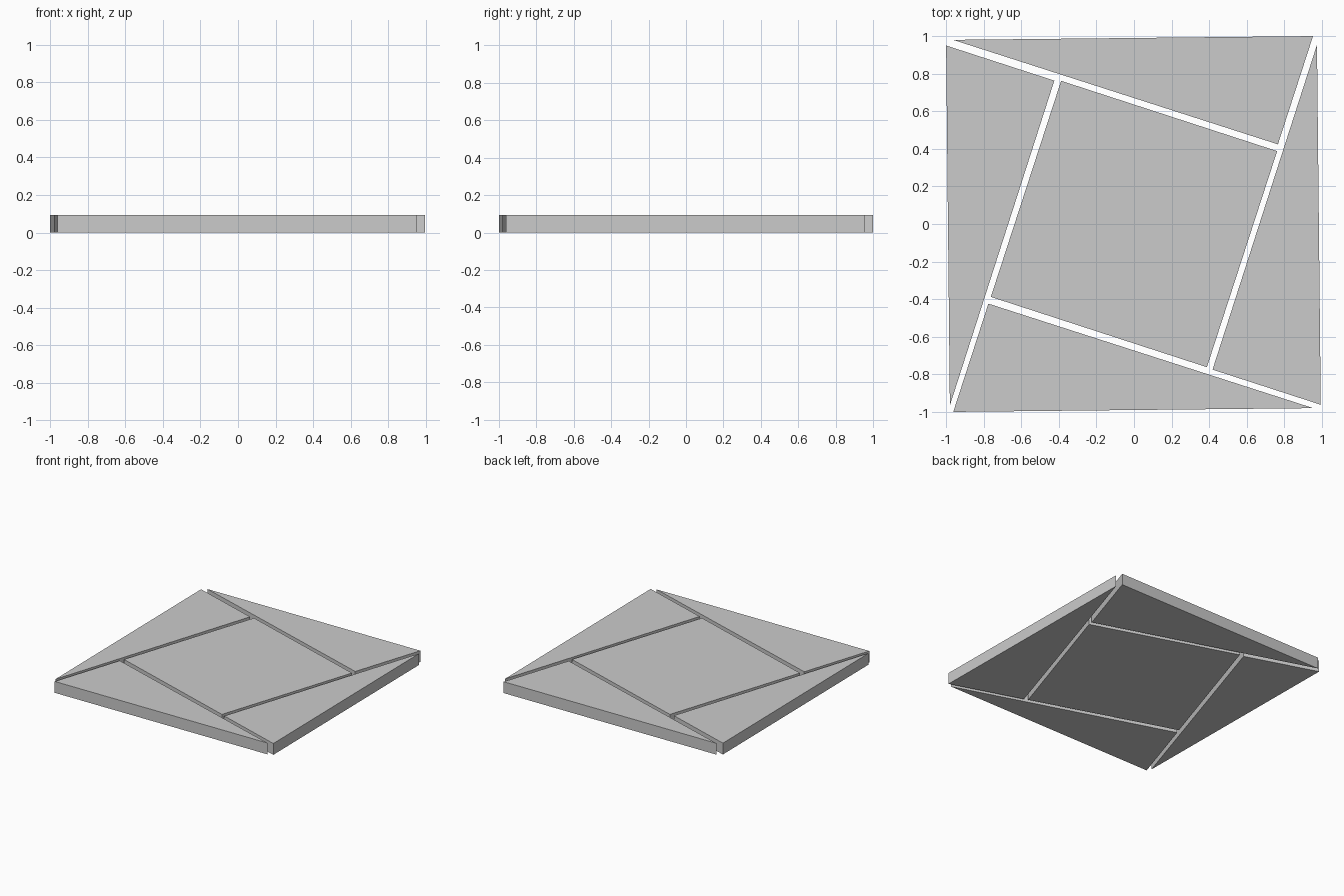
import bpy
import bmesh
from math import radians
from mathutils import Matrix, Vector

if "Cube" in bpy.data.objects:
    bpy.data.objects.remove(bpy.data.objects["Cube"])

THICKNESS = 0.093


def tile(name, outline):
    """Flat slab standing on z = 0, extruded from a counter-clockwise outline."""
    bm = bmesh.new()
    base = bm.faces.new([bm.verts.new((x, y, 0)) for x, y in outline])
    top = bmesh.ops.extrude_face_region(bm, geom=[base], use_keep_orig=True)
    for v in top["geom"]:
        if isinstance(v, bmesh.types.BMVert):
            v.co.z = THICKNESS
    bmesh.ops.recalc_face_normals(bm, faces=bm.faces)
    mesh = bpy.data.meshes.new(name)
    bm.to_mesh(mesh)
    bm.free()
    obj = bpy.data.objects.new(name, mesh)
    bpy.context.collection.objects.link(obj)
    return obj


def turned(points, quarter, shift=(0, 0)):
    rot = Matrix.Rotation(radians(90 * quarter), 2)
    return [rot @ Vector(p) + Vector(shift) for p in points]


# Central tilted square
corner = (0.762, 0.388)
tile("centre_square", [turned([corner], q)[0] for q in range(4)])

# Four right-triangle tiles, pinwheeled round the square with slight nudges
triangle = [(-0.963, 0.98), (0.766, 0.424), (0.953, 1.0)]
placements = [
    ("back_triangle", (0, 0)),
    ("left_triangle", (0, -0.003)),
    ("front_triangle", (-0.009, 0)),
    ("right_triangle", (-0.006, -0.009)),
]
for q, (name, shift) in enumerate(placements):
    tile(name, turned(triangle, q, shift))
